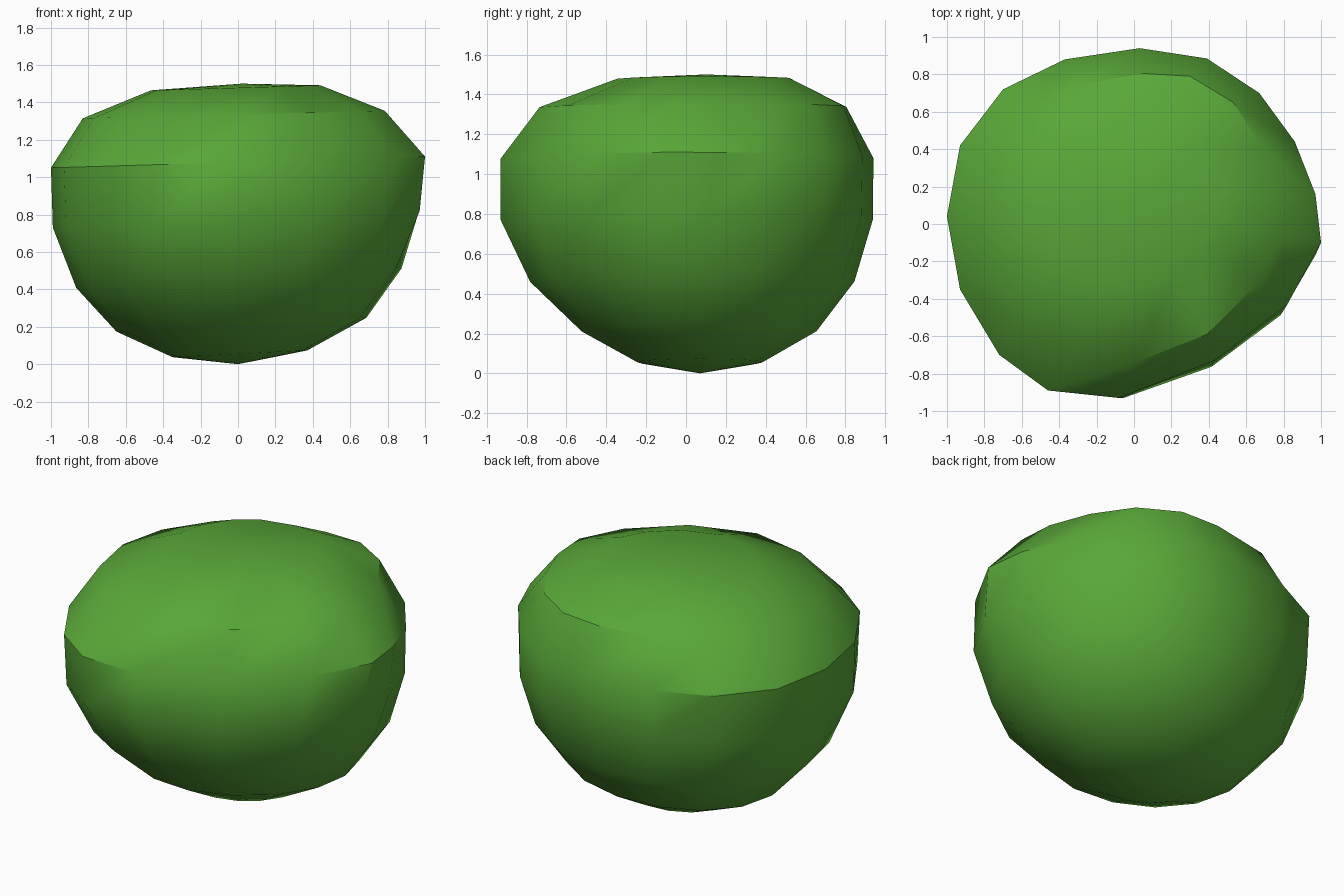
import bpy, bmesh, math

cube = bpy.data.objects.get("Cube")
if cube:
    bpy.data.objects.remove(cube, do_unlink=True)

# Single leaf green colour
green = bpy.data.materials.new("leaf_green")
green.use_nodes = True
colour = (0.10, 0.39, 0.04, 1)
green.diffuse_color = colour
bsdf = green.node_tree.nodes["Principled BSDF"]
bsdf.inputs["Base Color"].default_value = colour
bsdf.inputs["Roughness"].default_value = 0.9

# Irregular plan outlines: widest rim and upper shoulder
RIM = [(-1, .04), (-.93, -.35), (-.72, -.70), (-.46, -.89), (-.08, -.93), (.43, -.73),
       (.82, -.43), (1, -.10), (.97, .16), (.86, .44), (.67, .70), (.39, .885),
       (.03, .94), (-.37, .88), (-.70, .72), (-.93, .42)]
SHOULDER = [(-.83, .04), (-.77, -.27), (-.60, -.51), (-.32, -.68), (.02, -.735), (.39, -.59),
            (.66, -.32), (.785, -.06), (.77, .17), (.68, .42), (.53, .65), (.30, .79),
            (.05, .805), (-.33, .74), (-.58, .58), (-.76, .33)]
N = len(RIM)


def ring(bm, outline, z, tilt, sx=1, sy=1, ox=0, oy=0, roundness=0):
    """Ring of vertices: scaled outline, blended toward a circle, tilted along x."""
    verts = []
    for i, (x, y) in enumerate(outline):
        a = math.pi + 2 * math.pi * i / N
        x = (x * (1 - roundness) + math.cos(a) * roundness) * sx + ox
        y = (y * (1 - roundness) + math.sin(a) * .935 * roundness) * sy + oy
        verts.append(bm.verts.new((x, y, z + tilt * x)))
    return verts


# Rounded bush body, lofted from bottom to top
bm = bmesh.new()
rings = [
    ring(bm, RIM, .055, .05, .36, .335, .01, .07, 1),
    ring(bm, RIM, .21, .055, .67, .63, .02, .065, .8),
    ring(bm, RIM, .46, .06, .875, .87, .01, .03, .6),
    ring(bm, RIM, .775, .045, .99, 1, 0, 0, .25),
    ring(bm, RIM, 1.08, .03),
    ring(bm, SHOULDER, 1.335, .025),
    ring(bm, SHOULDER, 1.478, .03, .56, .565, 0, .07),
]
for low, high in zip(rings, rings[1:]):
    for i in range(N):
        j = (i + 1) % N
        bm.faces.new((low[i], low[j], high[j], high[i]))

# Close the underside and crown with fans
bottom = bm.verts.new((0, .07, 0))
crown = bm.verts.new((.02, .10, 1.5))
for i in range(N):
    j = (i + 1) % N
    bm.faces.new((bottom, rings[0][j], rings[0][i]))
    bm.faces.new((crown, rings[-1][i], rings[-1][j]))
bmesh.ops.recalc_face_normals(bm, faces=bm.faces)

mesh = bpy.data.meshes.new("bush")
bm.to_mesh(mesh)
bm.free()
mesh.materials.append(green)
bush = bpy.data.objects.new("bush", mesh)
bpy.context.collection.objects.link(bush)

# Smooth shading with the strongest creases kept
bpy.ops.object.select_all(action='DESELECT')
bush.select_set(True)
bpy.context.view_layer.objects.active = bush
bpy.ops.object.shade_smooth_by_angle(angle=math.radians(33))
